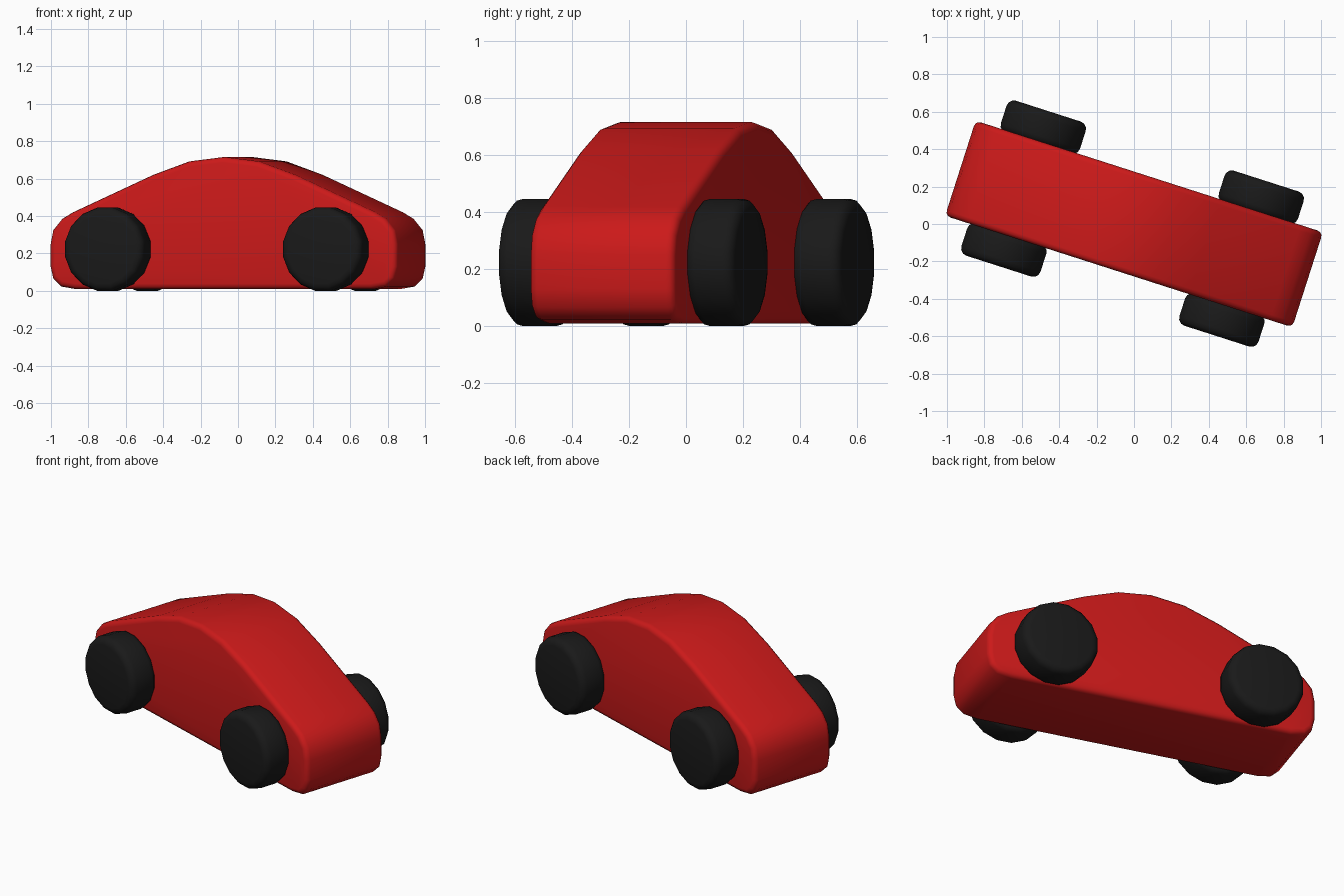
import bpy, bmesh, math
from mathutils import Matrix

if "Cube" in bpy.data.objects:
    bpy.data.objects.remove(bpy.data.objects["Cube"])

TURN = Matrix.Rotation(math.radians(-17.8), 4, 'Z')


def material(name, rgb):
    m = bpy.data.materials.new(name)
    m.diffuse_color = (*rgb, 1)
    m.use_nodes = True
    m.node_tree.nodes["Principled BSDF"].inputs["Base Color"].default_value = m.diffuse_color
    return m


def finish(bm, name, mat, matrix, angle):
    bmesh.ops.recalc_face_normals(bm, faces=bm.faces)
    me = bpy.data.meshes.new(name)
    bm.to_mesh(me)
    bm.free()
    ob = bpy.data.objects.new(name, me)
    bpy.context.collection.objects.link(ob)
    me.materials.append(mat)
    ob.matrix_world = matrix
    bpy.ops.object.select_all(action='DESELECT')
    ob.select_set(True)
    bpy.context.view_layer.objects.active = ob
    bpy.ops.object.shade_smooth_by_angle(angle=math.radians(angle))


red = material("red_paint", (0.6, 0.01, 0.01))
black = material("black_rubber", (0.01, 0.01, 0.01))

# Body: symmetric side profile extruded across the width, rims rounded
half = [(0.83, 0.009), (0.915, 0.023), (0.96, 0.065), (0.975, 0.13),
        (0.975, 0.25), (0.96, 0.325), (0.91, 0.385), (0.85, 0.42),
        (0.40, 0.62), (0.197, 0.692), (0.0, 0.716)]
profile = half + [(-x, z) for x, z in reversed(half[:-1])]
W = 0.267
bm = bmesh.new()
side = bm.faces.new([bm.verts.new((x, -W, z)) for x, z in profile])
ext = bmesh.ops.extrude_face_region(bm, geom=[side], use_keep_orig=True)
for v in ext["geom"]:
    if isinstance(v, bmesh.types.BMVert):
        v.co.y = W
rims = [e for e in bm.edges if abs(e.verts[0].co.y - e.verts[1].co.y) < 1e-4]
bmesh.ops.bevel(bm, geom=rims, offset=0.03, segments=3, profile=0.5, affect='EDGES')
finish(bm, "car_body", red, TURN, 40)

# Wheels: 16-sided cylinders with rounded rims
N, R, WIDTH = 16, 0.2265, 0.18
for xn, x in (("left", -0.620), ("right", 0.604)):
    for yn, y in (("front", -0.3455), ("back", 0.3445)):
        bm = bmesh.new()
        bmesh.ops.create_cone(bm, cap_ends=True, segments=N, radius1=R, radius2=R, depth=WIDTH)
        rims = [e for e in bm.edges if abs(e.verts[0].co.z - e.verts[1].co.z) < 1e-4]
        bmesh.ops.bevel(bm, geom=rims, offset=0.04, segments=3, profile=0.5, affect='EDGES')
        place = (TURN @ Matrix.Translation((x, y, 0.2225)) @ Matrix.Rotation(math.pi / 2, 4, 'X')
                 @ Matrix.Rotation(math.pi / N, 4, 'Z'))
        finish(bm, f"{yn}_{xn}_wheel", black, place, 40)
